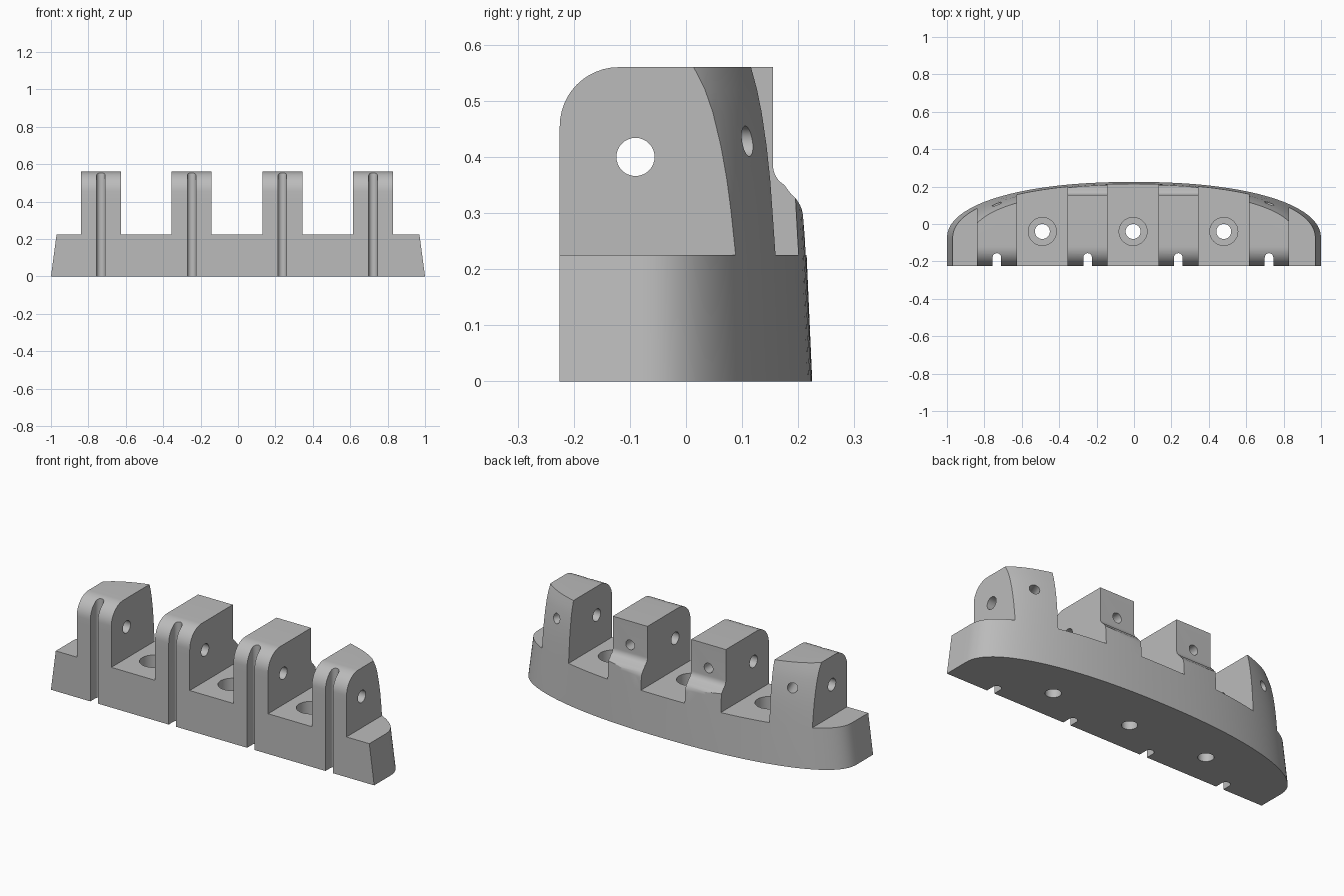
import bpy, bmesh, math
from mathutils import Vector, Matrix

if "Cube" in bpy.data.objects:
    bpy.data.objects.remove(bpy.data.objects["Cube"], do_unlink=True)

grey = bpy.data.materials.new("mid_grey")
grey.use_nodes = True
grey.diffuse_color = (0.5, 0.5, 0.5, 1)
grey.node_tree.nodes["Principled BSDF"].inputs["Base Color"].default_value = (0.5, 0.5, 0.5, 1)

BASE_TOP, TOP, FRONT, MID_Y = 0.225, 0.56, -0.225, -0.08
TOWERS = [-0.733, -0.248, 0.237, 0.722]
HALF = 0.107


def loft(name, rings):
    """Skin a stack of equal-length rings and cap both ends."""
    bm = bmesh.new()
    rows = [[bm.verts.new(p) for p in ring] for ring in rings]
    n = len(rows[0])
    for a, b in zip(rows, rows[1:]):
        for i in range(n):
            j = (i + 1) % n
            bm.faces.new((a[i], a[j], b[j], b[i]))
    bm.faces.new(rows[0])
    bm.faces.new(rows[-1])
    bmesh.ops.recalc_face_normals(bm, faces=bm.faces)
    mesh = bpy.data.meshes.new(name)
    bm.to_mesh(mesh)
    bm.free()
    mesh.materials.append(grey)
    obj = bpy.data.objects.new(name, mesh)
    bpy.context.collection.objects.link(obj)
    return obj


def cut(cutter):
    """Subtract a cutter from the body, then discard it."""
    bpy.context.view_layer.objects.active = body
    mod = body.modifiers.new("cut", "BOOLEAN")
    mod.operation, mod.solver, mod.object = "DIFFERENCE", "EXACT", cutter
    bpy.ops.object.modifier_apply(modifier=mod.name)
    bpy.data.objects.remove(cutter, do_unlink=True)


def cut_profile(points, x0, x1):
    """Cut a y-z profile extruded along x."""
    cut(loft("cutter", [[(x, y, z) for y, z in points] for x in (x0, x1)]))


def cut_cylinder(start, direction, length, radius):
    turn = Vector((0, 0, 1)).rotation_difference(Vector(direction)).to_matrix()
    rings = [[Vector(start) + turn @ Vector((radius * math.cos(t), radius * math.sin(t), h))
              for t in [math.tau * i / 32 for i in range(32)]] for h in (0, length)]
    cut(loft("cutter", rings))


def arc(cy, cz, r, a0, a1, steps=12):
    return [(cy + r * math.cos(a), cz + r * math.sin(a))
            for a in [math.radians(a0 + (a1 - a0) * i / steps) for i in range(steps + 1)]]


def outline(z, a, b):
    """Straight front with a bowed, superelliptic back."""
    ring = [(a, FRONT, z)]
    for i in range(65):
        t = math.pi * i / 64
        c, s = math.cos(t), max(math.sin(t), 0)
        ring.append((math.copysign(abs(c) ** (2 / 2.2), c) * a, MID_Y + b * s ** (2 / 2.2), z))
    return ring + [(-a, FRONT, z)]


# Full-height body with a curved draft
levels = [(0, 1, .305), (.225, .97, .295), (.3, .957, .291), (.36, .944, .288),
          (.42, .928, .283), (.48, .909, .276), (.52, .893, .269), (TOP, .872, .26)]
body = loft("clevis_base", [outline(*lv) for lv in levels])

# Gaps between and beside the towers
edges = [-1.2] + [x + s * HALF for x in TOWERS for s in (-1, 1)] + [1.2]
for x0, x1 in zip(edges[::2], edges[1::2]):
    cut_profile([(-.4, BASE_TOP), (.4, BASE_TOP), (.4, .8), (-.4, .8)], x0, x1)

# Rounded front top corners
R = 0.105
cut_profile(arc(FRONT + R, TOP - R, R, 180, 90) + [(FRONT + R, .7), (-.4, .7), (-.4, TOP - R)],
            -1.2, 1.2)

# Stepped, filleted backs of the two middle towers
step = [(.155, .7)] + arc(.195, .385, .04, 180, 240, 8) + arc(.152, .289, .057, 52, 0, 8)
cut_profile(step + [(.213, .24), (.4, .24), (.4, .7)], TOWERS[1] - .12, TOWERS[2] + .12)

# Cross pin hole through all towers
cut_cylinder((-1.2, -.09, .4), (1, 0, 0), 2.4, .034)

# Vertical front slots with rounded inner ends
for x in TOWERS:
    slot = [(x + p, q) for p, q in arc(0, -.179, .023, 0, 180)] + [(x - .023, -.4), (x + .023, -.4)]
    cut(loft("cutter", [[(px, py, z) for px, py in slot] for z in (-.1, .8)]))

# Blind holes in the tower backs
for x in TOWERS:
    outer = abs(x) > .5
    lean = math.copysign(.36, x) if outer else 0
    d = Vector((-lean, -1, 0)).normalized()
    back = Vector((x, .105 if outer else .155, .428))
    cut_cylinder(back - d * .1, d, .2, .027)

# Counterbored mounting holes
for x in (-.49, -.005, .48):
    cut_cylinder((x, -.04, -.1), (0, 0, 1), .5, .04)
    cut_cylinder((x, -.04, .125), (0, 0, 1), .3, .075)

# Crisp edges, smooth curves
bpy.ops.object.select_all(action="DESELECT")
body.select_set(True)
bpy.context.view_layer.objects.active = body
bpy.ops.object.shade_smooth_by_angle(angle=math.radians(25))
